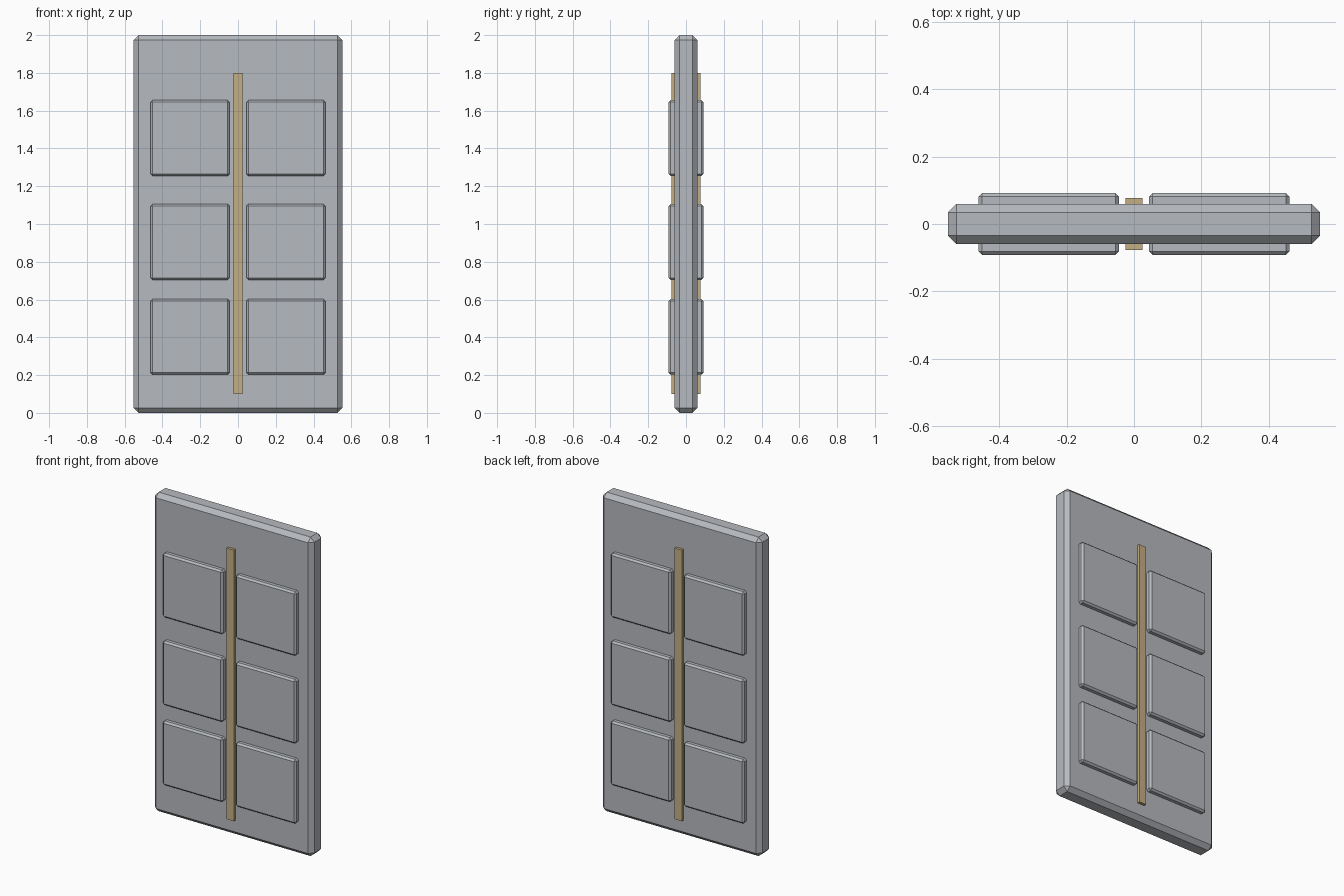
import bpy

if "Cube" in bpy.data.objects:
    bpy.data.objects.remove(bpy.data.objects["Cube"], do_unlink=True)


def make_material(name, rgb):
    mat = bpy.data.materials.new(name)
    mat.use_nodes = True
    color = (*rgb, 1.0)
    mat.diffuse_color = color
    mat.node_tree.nodes["Principled BSDF"].inputs["Base Color"].default_value = color
    return mat


def make_box(name, center, size, mat, bevel=0.0):
    bpy.ops.mesh.primitive_cube_add(size=1, location=center)
    obj = bpy.context.object
    obj.name = name
    obj.scale = size
    bpy.ops.object.transform_apply(location=False, rotation=False, scale=True)
    obj.data.materials.append(mat)
    if bevel:
        mod = obj.modifiers.new("chamfer", "BEVEL")
        mod.width = bevel
        mod.segments = 1
        mod.limit_method = "NONE"
    return obj


grey = make_material("cool grey metal", (0.47, 0.49, 0.52))
brass = make_material("pale brass", (0.56, 0.43, 0.23))

# Main slab with chamfered edges
make_box("door_slab", (0, 0, 1), (1.106, 0.12, 2), grey, 0.026)

# Raised panels, proud of the slab on both faces
for row, z in (("lower", 0.403), ("middle", 0.905), ("upper", 1.455)):
    for side, sign in (("left", 1), ("right", -1)):
        make_box(f"{row}_{side}_panel", (sign * 0.2535, 0, z),
                 (0.418, 0.184, 0.402), grey, 0.011)

# Centre strip, showing on both faces
make_box("centre_strip", (0, 0, 0.95), (0.05, 0.154, 1.7), brass)
